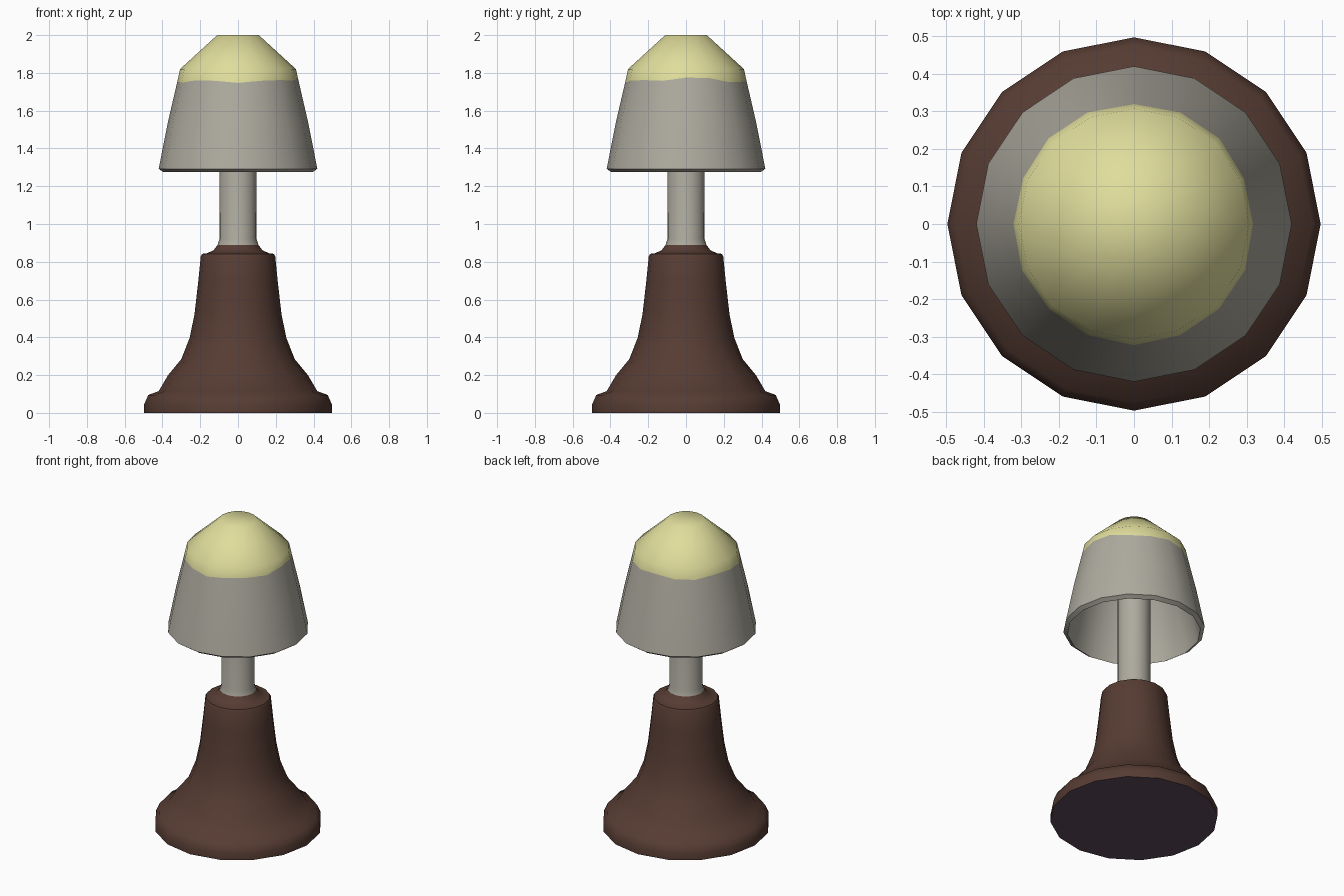
import bpy, bmesh, math

if "Cube" in bpy.data.objects:
    bpy.data.objects.remove(bpy.data.objects["Cube"])

SIDES = 16


def material(name, rgb):
    m = bpy.data.materials.new(name)
    lin = [((c / 255 + 0.055) / 1.055) ** 2.4 for c in rgb]
    m.diffuse_color = (*lin, 1)
    m.use_nodes = True
    m.node_tree.nodes["Principled BSDF"].inputs["Base Color"].default_value = m.diffuse_color
    return m


brown = material("dark brown wood", (86, 60, 51))
grey = material("warm grey", (174, 171, 159))
yellow = material("pale yellow", (224, 221, 156))
purple = material("dull purple", (94, 77, 93))


def lathe(name, profile, mats, rule, wave=None):
    """Turn (radius, z) points round z; radius 0 makes a single pole vertex.
    rule(centre, normal, row) picks the material slot of a face."""
    bm = bmesh.new()
    rings = []
    for i, (r, z) in enumerate(profile):
        if r == 0:
            rings.append([bm.verts.new((0, 0, z))] * SIDES)
            continue
        ring = []
        for k in range(SIDES):
            a = 2 * math.pi * k / SIDES
            dr, dz = wave(i, a) if wave else (0, 0)
            ring.append(bm.verts.new(((r + dr) * math.cos(a), (r + dr) * math.sin(a), z + dz)))
        rings.append(ring)
    for row, (lo, hi) in enumerate(zip(rings, rings[1:])):
        for k in range(SIDES):
            n = (k + 1) % SIDES
            vs = list(dict.fromkeys([lo[k], lo[n], hi[n], hi[k]]))
            f = bm.faces.new(vs)
            f.material_index = rule(row)
    bmesh.ops.recalc_face_normals(bm, faces=bm.faces)
    me = bpy.data.meshes.new(name)
    bm.to_mesh(me)
    bm.free()
    ob = bpy.data.objects.new(name, me)
    bpy.context.collection.objects.link(ob)
    for m in mats:
        me.materials.append(m)
    bpy.ops.object.select_all(action='DESELECT')
    ob.select_set(True)
    bpy.context.view_layer.objects.active = ob
    bpy.ops.object.shade_smooth_by_angle(angle=math.radians(50))
    return ob


# Flared base with purple underside and small collar on top
lathe("base", [(0, 0), (0.497, 0), (0.497, 0.045), (0.475, 0.095), (0.42, 0.115),
               (0.37, 0.20), (0.30, 0.285), (0.255, 0.40), (0.23, 0.525), (0.21, 0.70),
               (0.197, 0.83), (0.19, 0.842), (0.165, 0.845), (0.13, 0.86),
               (0.108, 0.89), (0, 0.89)],
      [brown, purple], lambda row: 1 if row == 0 else 0)

# Pole, running up inside the shade
lathe("pole", [(0, 0.885), (0.108, 0.89), (0.099, 0.92), (0.098, 1.85), (0, 1.85)],
      [grey], lambda row: 0)


# Shade: hollow shell, yellow cap above a slightly wavy line
def cap_edge(i, a):
    if i != 6:
        return 0, 0
    dz = 0.008 * math.sin(5 * a) + 0.02 * max(0, math.cos(a)) ** 8
    return -0.22 * dz, dz


lathe("shade", [(0, 1.93), (0.10, 1.93), (0.28, 1.79), (0.395, 1.275), (0.42, 1.292),
                (0.371, 1.54), (0.321, 1.755), (0.307, 1.82), (0.11, 2.0), (0, 2.0)],
      [grey, yellow], lambda row: 1 if row >= 6 else 0, cap_edge)
